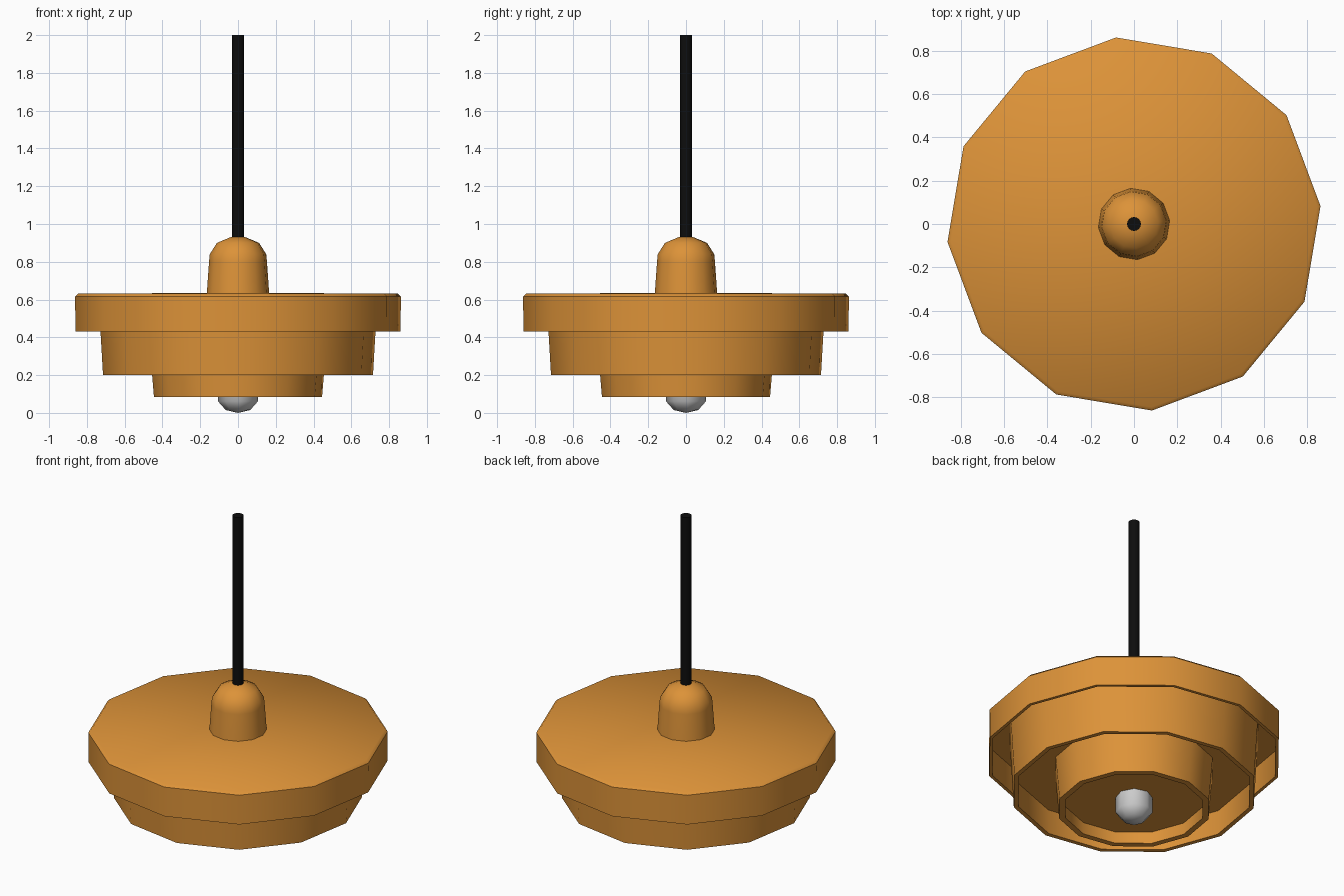
import bpy, bmesh
from math import cos, sin, pi, radians

if "Cube" in bpy.data.objects:
    bpy.data.objects.remove(bpy.data.objects["Cube"])


def material(name, rgb):
    m = bpy.data.materials.new(name)
    m.diffuse_color = (*rgb, 1)
    m.use_nodes = True
    m.node_tree.nodes["Principled BSDF"].inputs["Base Color"].default_value = m.diffuse_color
    return m


def lathe(name, profile, sides, mat=None, turn=0.0):
    """Spin an (r, z) profile around z; points with r = 0 close it to a pole."""
    bm = bmesh.new()
    rings = []
    for r, z in profile:
        n = 1 if r == 0 else sides
        rings.append([bm.verts.new((r * cos(turn + 2 * pi * i / sides),
                                    r * sin(turn + 2 * pi * i / sides), z))
                      for i in range(n)])
    for a, b in zip(rings, rings[1:]):
        for i in range(sides):
            j = (i + 1) % sides
            quad = [a[i % len(a)], a[j % len(a)], b[j % len(b)], b[i % len(b)]]
            bm.faces.new(list(dict.fromkeys(quad)))
    bmesh.ops.recalc_face_normals(bm, faces=bm.faces)
    mesh = bpy.data.meshes.new(name)
    bm.to_mesh(mesh)
    bm.free()
    ob = bpy.data.objects.new(name, mesh)
    bpy.context.collection.objects.link(ob)
    if mat:
        mesh.materials.append(mat)
    bpy.ops.object.select_all(action='DESELECT')
    ob.select_set(True)
    bpy.context.view_layer.objects.active = ob
    bpy.ops.object.shade_smooth_by_angle(angle=radians(46))
    return ob


orange = material("orange_paint", (0.72, 0.29, 0.04))
black = material("black_cable", (0.004, 0.004, 0.004))
TURN = radians(5.5)

# three nested hollow tiers, open underneath
lathe("tiered_shade", [
    (0, 0.635), (0.85, 0.632), (0.866, 0.617),              # top and rounded rim
    (0.865, 0.43), (0.845, 0.43), (0.845, 0.60),            # upper tier
    (0.741, 0.60), (0.718, 0.20), (0.69, 0.20), (0.695, 0.36),   # middle tier
    (0.47, 0.36), (0.447, 0.085), (0.41, 0.085), (0.41, 0.16),   # lower tier
    (0, 0.16)], 12, orange, TURN)

# domed cable holder
lathe("cable_cap", [(0, 0.63), (0.166, 0.63), (0.154, 0.80), (0.15, 0.84),
                    (0.112, 0.90), (0.04, 0.93), (0, 0.93)], 12, orange, TURN)

# hanging cable
lathe("cable", [(0, 0.91), (0.032, 0.91), (0.032, 2.0), (0, 2.0)], 16, black)

# light bulb
lathe("bulb", [(0, 0.165), (0.107, 0.165), (0.107, 0.062),
               (0.065, 0.015), (0, 0.0)], 8, None, TURN)
